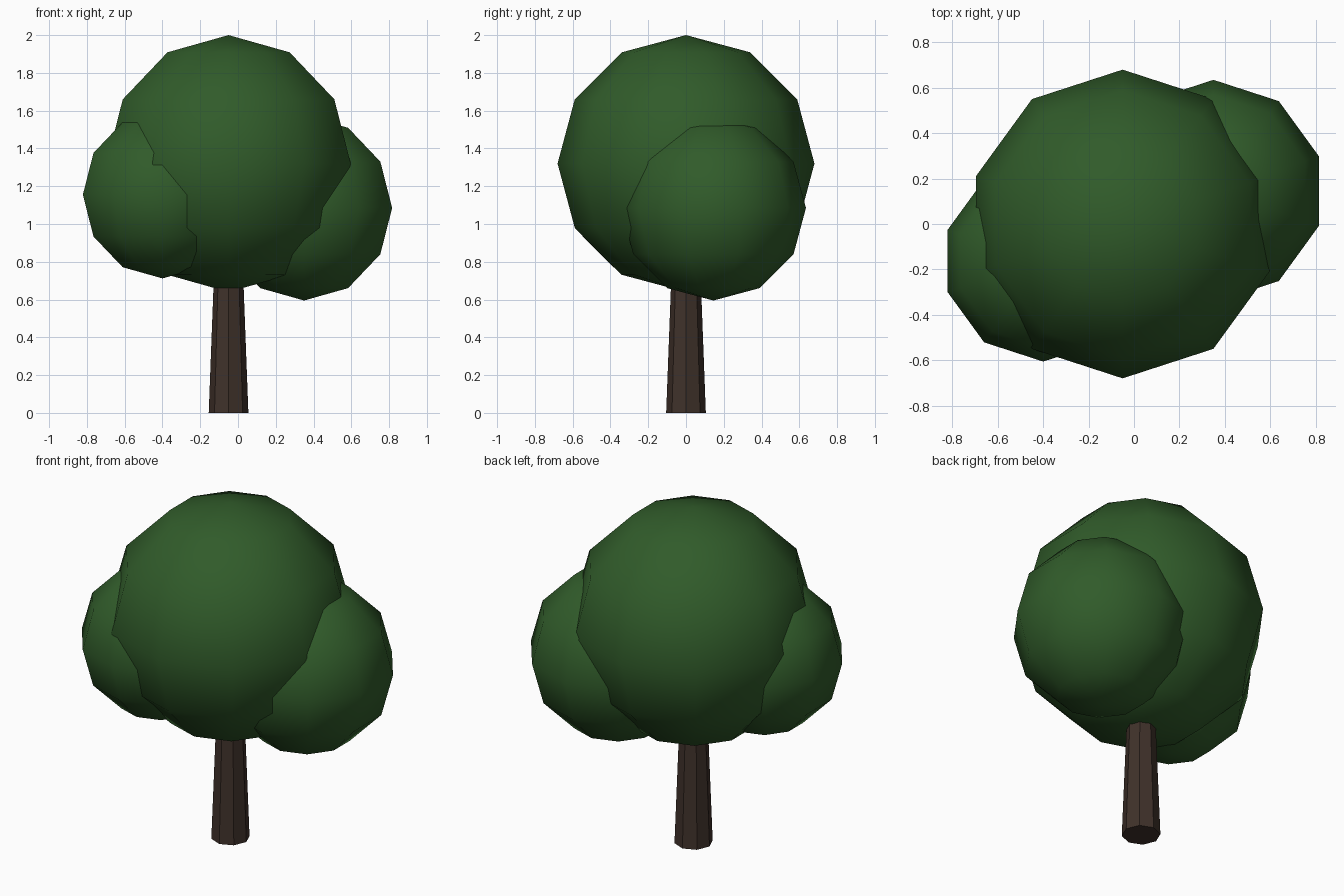
import bpy

if "Cube" in bpy.data.objects:
    bpy.data.objects.remove(bpy.data.objects["Cube"])


def material(name, rgb):
    m = bpy.data.materials.new(name)
    m.diffuse_color = (*rgb, 1)
    m.use_nodes = True
    m.node_tree.nodes["Principled BSDF"].inputs["Base Color"].default_value = m.diffuse_color
    return m


leaf = material("leaf_green", (0.03, 0.105, 0.023))
bark = material("bark_brown", (0.05, 0.031, 0.023))


def foliage(name, center, radius):
    bpy.ops.mesh.primitive_uv_sphere_add(
        segments=10, ring_count=6, radius=radius, location=center)
    ob = bpy.context.object
    ob.name = name
    ob.data.materials.append(leaf)
    bpy.ops.object.shade_smooth()
    return ob


# Tapered eight-sided trunk, ending inside the crown
HEIGHT = 0.9
bpy.ops.mesh.primitive_cone_add(
    vertices=8, radius1=0.105, radius2=0.071, depth=HEIGHT,
    location=(-0.05, 0, HEIGHT / 2))
trunk = bpy.context.object
trunk.name = "trunk"
trunk.data.materials.append(bark)

# Crown: one large ball of leaves and two smaller side balls
foliage("main_foliage", (-0.05, 0, 1.32), 0.68)
foliage("right_foliage", (0.35, 0.145, 1.085), 0.49)
foliage("left_foliage", (-0.40, -0.163, 1.155), 0.443)
